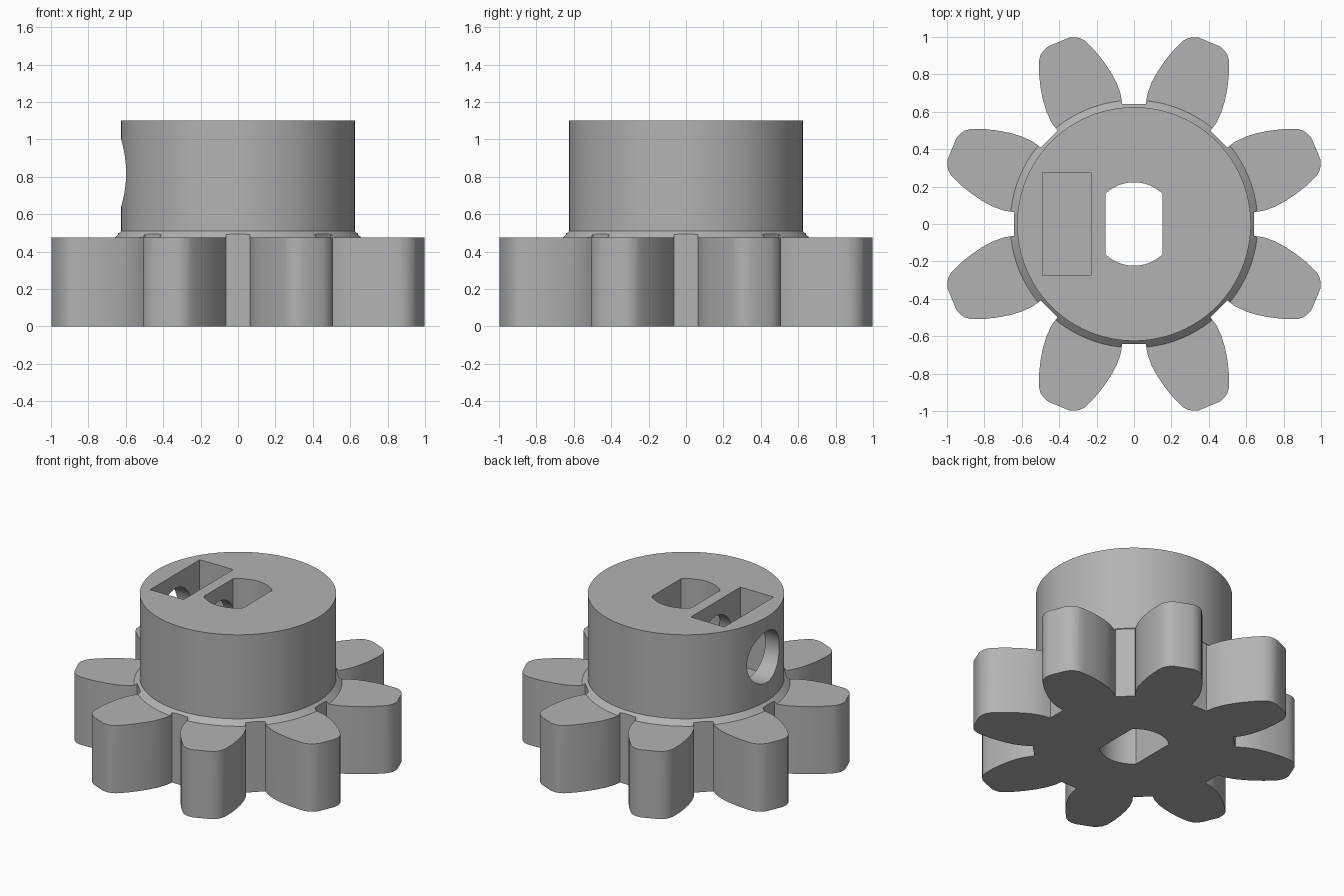
import bpy, bmesh, math
from mathutils import Matrix, Vector

if "Cube" in bpy.data.objects:
    bpy.data.objects.remove(bpy.data.objects["Cube"], do_unlink=True)

grey = bpy.data.materials.new("plain grey")
grey.use_nodes = True
COLOUR = (0.45, 0.45, 0.45, 1)
grey.diffuse_color = COLOUR
grey.node_tree.nodes["Principled BSDF"].inputs["Base Color"].default_value = COLOUR


def finish(name, bm):
    bmesh.ops.recalc_face_normals(bm, faces=bm.faces[:])
    mesh = bpy.data.meshes.new(name)
    bm.to_mesh(mesh)
    bm.free()
    mesh.materials.append(grey)
    obj = bpy.data.objects.new(name, mesh)
    bpy.context.collection.objects.link(obj)
    return obj


def prism(name, outline, z0, z1):
    bm = bmesh.new()
    face = bm.faces.new([bm.verts.new((x, y, z0)) for x, y in outline])
    top = bmesh.ops.extrude_face_region(bm, geom=[face])["geom"]
    bmesh.ops.translate(bm, vec=(0, 0, z1 - z0),
                        verts=[v for v in top if isinstance(v, bmesh.types.BMVert)])
    return finish(name, bm)


def lathe(name, profile, sides):
    bm = bmesh.new()
    rings = []
    for r, z in profile:
        rings.append([bm.verts.new((r * math.cos(math.tau * i / sides),
                                    r * math.sin(math.tau * i / sides), z))
                      for i in range(sides)])
    for a, b in zip(rings, rings[1:]):
        for i in range(sides):
            j = (i + 1) % sides
            bm.faces.new((a[i], a[j], b[j], b[i]))
    bm.faces.new(rings[0])
    bm.faces.new(rings[-1])
    return finish(name, bm)


def boolean(target, tool, operation):
    tool.hide_render = True
    mod = target.modifiers.new(operation, 'BOOLEAN')
    mod.operation, mod.object, mod.solver = operation, tool, 'EXACT'
    bpy.context.view_layer.objects.active = target
    bpy.ops.object.modifier_apply(modifier=mod.name)
    bpy.data.objects.remove(tool, do_unlink=True)


# One tooth along its own axis: (distance from centre, half width)
HALF = [(0.617, 0.187), (0.67, 0.2), (0.734, 0.203), (0.80, 0.196), (0.866, 0.182),
        (0.92, 0.167), (0.971, 0.148), (1.003, 0.134), (1.027, 0.115), (1.043, 0.09), (1.053, 0.06)]
tooth = [(u, -v) for u, v in HALF] + [(u, v) for u, v in reversed(HALF)]
outline = []
for k in range(8):
    turn = Matrix.Rotation(math.radians(22.5 + 45 * k), 2)
    outline += [tuple(turn @ Vector(p)) for p in tooth]

# Toothed blank trimmed by the stepped body: teeth, sloped collar, hub
gear = prism("pinion_gear", outline, 0, 1.1)
body = lathe("body_trim", [(1.3, -0.1), (1.3, 0.475), (0.662, 0.475), (0.625, 0.51),
                           (0.625, 1.2)], 96)
boolean(gear, body, 'INTERSECT')

# Shaft bore with two flats
RADIUS, FLAT = 0.223, 0.152
start = math.acos(FLAT / RADIUS)
arc = [start + (math.pi - 2 * start) * i / 12 for i in range(13)]
bore = [(RADIUS * math.cos(a + h), RADIUS * math.sin(a + h)) for h in (0, math.pi) for a in arc]
boolean(gear, prism("bore_cutter", bore, -0.2, 1.3), 'DIFFERENCE')

# Nut slot in the top of the hub
slot = [(-0.49, -0.275), (-0.23, -0.275), (-0.23, 0.275), (-0.49, 0.275)]
boolean(gear, prism("slot_cutter", slot, 0.545, 1.3), 'DIFFERENCE')

# Set screw hole from the side into the bore
screw = lathe("screw_cutter", [(0.18, -0.8), (0.18, -0.05)], 48)
screw.data.transform(Matrix.Translation((0, 0, 0.82)) @ Matrix.Rotation(math.pi / 2, 4, 'Y'))
boolean(gear, screw, 'DIFFERENCE')

# Smooth shading with crisp edges
bpy.ops.object.select_all(action='DESELECT')
gear.select_set(True)
bpy.context.view_layer.objects.active = gear
bpy.ops.object.shade_smooth_by_angle(angle=math.radians(30))
